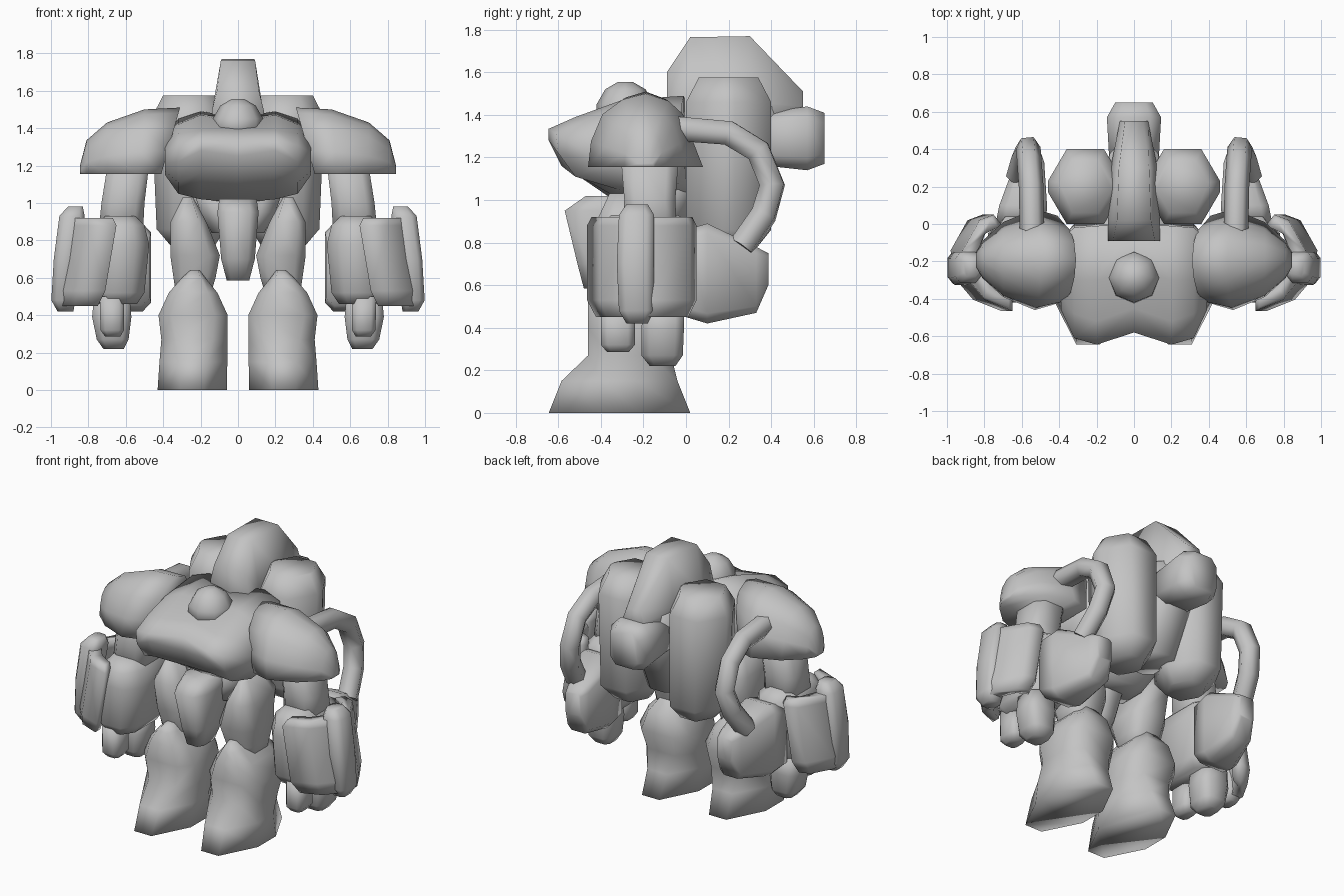
import bpy, bmesh, math

grey = bpy.data.materials.new("armour_grey")
grey.diffuse_color = (0.55, 0.55, 0.55, 1)


def skin(name, rings, mirror=False, cap_start=True):
    """Skin a list of equal-length point rings into a closed smooth part."""
    bm = bmesh.new()
    vs = [[bm.verts.new(p) for p in r] for r in rings]
    n = len(vs[0])
    for a, b in zip(vs, vs[1:]):
        for i in range(n):
            j = (i + 1) % n
            bm.faces.new((a[i], a[j], b[j], b[i]))
    if cap_start:
        bm.faces.new(vs[0])
    bm.faces.new(vs[-1])
    bmesh.ops.recalc_face_normals(bm, faces=bm.faces)
    if not cap_start:  # open at the mirror plane: make sure it faces outward
        top = max(bm.faces, key=lambda f: f.calc_center_median().z)
        if top.normal.z < 0:
            bmesh.ops.reverse_faces(bm, faces=bm.faces)
    for f in bm.faces:
        f.smooth = True
    me = bpy.data.meshes.new(name)
    bm.to_mesh(me)
    bm.free()
    me.materials.append(grey)
    ob = bpy.data.objects.new(name, me)
    bpy.context.collection.objects.link(ob)
    if mirror:
        ob.modifiers.new("mirror", 'MIRROR').use_clip = True
    return ob


def block(name, rows, mirror=True, axis='z', cut=(0.4, 0.4)):
    """Stack of eight-sided sections; row = level, a0, a1, b0, b1 and optional corner cut."""
    rings = []
    for lv, a0, a1, b0, b1, *own in rows:
        ca, cb, ha, hb = (a0 + a1) / 2, (b0 + b1) / 2, (a1 - a0) / 2, (b1 - b0) / 2
        c = own[0] if own else cut
        u, v = 1 - c[0], 1 - c[1]
        oct8 = [(u, 1), (1, v), (1, -v), (u, -1), (-u, -1), (-1, -v), (-1, v), (-u, 1)]
        pts = [(ca + s * ha, cb + t * hb) for s, t in oct8]
        rings.append([(a, b, lv) if axis == 'z' else (a, lv, b) for a, b in pts])
    return skin(name, rings, mirror)


# Chest: side profiles from the centre line outward
chest = [
    (0.00, [(0, 1.46), (-.25, 1.42), (-.45, 1.39), (-.58, 1.34), (-.58, 1.25), (-.53, 1.13), (-.34, 1.0), (0, 1.02)]),
    (0.20, [(-.01, 1.49), (-.3, 1.47), (-.52, 1.39), (-.645, 1.335), (-.645, 1.28), (-.585, 1.16), (-.34, 1.02), (0, 1.04)]),
    (0.32, [(-.02, 1.45), (-.3, 1.42), (-.48, 1.37), (-.61, 1.31), (-.6, 1.22), (-.52, 1.11), (-.32, 1.05), (0, 1.08)]),
    (0.39, [(-.08, 1.36), (-.28, 1.35), (-.38, 1.31), (-.46, 1.27), (-.45, 1.21), (-.38, 1.17), (-.28, 1.15), (-.08, 1.16)]),
]
skin("chest", [[(x, y, z) for y, z in prof] for x, prof in chest], True, cap_start=False)

# Head dome
dome = [(1.36, .14), (1.45, .135), (1.52, .095), (1.555, .035)]
skin("head_dome", [[(r * math.cos(k * math.pi / 4), -.285 + r * math.sin(k * math.pi / 4), z)
                    for k in range(8)] for z, r in dome])

# Shoulder guards: arched sections with a flat underside
arch = [(-1, 0), (-.95, .35), (-.75, .72), (-.4, .92), (0, 1), (.4, .9), (.65, .72), (.8, .4), (1, 0)]
spans = [(.31, .235, 1.51, .10), (.50, .27, 1.50, .03), (.70, .20, 1.43, 0), (.81, .10, 1.335, 0),
         (.845, .04, 1.2, 0)]
skin("shoulder_guard", [[(x + lean * (1 - h), -.19 + hw * t, 1.155 + (top - 1.155) * h) for t, h in arch]
                        for x, hw, top, lean in spans], True)

# Waist and pelvis
block("waist", [(.84, -.14, .14, -.32, -.04), (.95, -.2, .2, -.32, .02), (1.1, -.25, .25, -.3, .04)], False)
block("pelvis", [(.585, -.06, .06, -.48, -.3), (.7, -.09, .09, -.51, -.24), (.95, -.11, .11, -.57, -.14),
                 (1.02, -.1, .1, -.47, -.14)], False)

# Legs: narrow toes and heels, straight shins, pointed knees
block("thigh", [(.5, .15, .33, -.34, -.14), (.6, .12, .345, -.36, -.12), (.72, .097, .362, -.40, -.08),
                (.9, .17, .36, -.42, -.06), (1.03, .24, .295, -.36, -.14)])
block("lower_leg", [(0, .06, .43, -.645, .02, (.66, .72)), (.15, .057, .42, -.585, -.04, (.6, .7)),
                    (.27, .055, .41, -.46, -.07, (.45, .5)), (.4, .055, .425, -.46, -.04),
                    (.52, .11, .37, -.46, -.06), (.6, .175, .30, -.45, -.12), (.64, .205, .255, -.42, -.2)],
      cut=(.38, .4))

# Arms
block("upper_arm", [(.8, .51, .75, -.3, -.04), (1.0, .5, .73, -.29, -.05), (1.25, .47, .69, -.31, -.03)])
block("forearm", [(.46, .54, .74, -.38, -.01), (.52, .5, .775, -.42, .025), (.78, .475, .77, -.42, .04),
                  (.88, .5, .75, -.41, .04), (.93, .55, .71, -.35, -.04)], cut=(.5, .4))
block("front_finger", [(.285, .63, .71, -.37, -.27), (.32, .61, .735, -.4, -.24), (.5, .61, .74, -.4, -.24)])
block("rear_finger", [(.22, .61, .72, -.17, -.05), (.27, .585, .755, -.21, -.015), (.39, .57, .78, -.21, -.01),
                      (.5, .58, .77, -.2, -.01)])

# Arm shields: bent plate wrapped round the forearm, leaning outward, with a ridge
plan = [(.69, -.465), (.84, -.405), (.955, -.27), (.96, -.14), (.87, .02), (.79, .05),
        (.75, .0), (.83, -.04), (.875, -.15), (.87, -.24), (.79, -.34), (.69, -.40)]
skin("arm_shield", [[(.75 + (x - .75) * k + dx, -.2 + (y + .2) * k, z) for x, y in plan]
                    for z, k, dx in ((.45, .84, .05), (.53, 1, .02), (.88, 1, -.04), (.92, .92, -.025))], True)
block("shield_ridge", [(.42, .88, .965, -.28, -.18), (.48, .87, .998, -.315, -.15), (.7, .86, .985, -.325, -.15),
                       (.93, .82, .955, -.315, -.15), (.98, .83, .91, -.28, -.18)])

# Elbow pods and the hoses feeding them
block("elbow_pod", [(0, .47, .74, .45, .86), (.1, .465, .72, .42, .89), (.33, .48, .635, .47, .78),
                    (.387, .5, .61, .6, .75)], axis='y', cut=(.35, .2))
path = [(.545, -.04, 1.335), (.55, .2, 1.315), (.56, .34, 1.23), (.565, .405, 1.07), (.59, .365, .93), (.62, .26, .78)]
for side, s in (("left", 1), ("right", -1)):
    cu = bpy.data.curves.new("hose_" + side, 'CURVE')
    cu.dimensions = '3D'
    cu.bevel_depth = .066
    cu.bevel_resolution = 1
    cu.use_fill_caps = True
    sp = cu.splines.new('POLY')
    sp.points.add(len(path) - 1)
    for pt, (x, y, z) in zip(sp.points, path):
        pt.co = (s * x, y, z, 1)
    sp.use_smooth = True
    ob = bpy.data.objects.new("hose_" + side, cu)
    ob.data.materials.append(grey)
    bpy.context.collection.objects.link(ob)

# Backpack: two tanks, centre spine with a fin tapering rearward, and rear exhaust
block("back_tank", [(.76, .13, .35, .08, .32), (.86, .07, .435, 0, .4), (1.46, .06, .46, 0, .4),
                    (1.575, .12, .4, .06, .34)], cut=(.5, .85))
block("back_spine", [(.88, -.1, .1, .02, .3), (1.2, -.14, .14, -.02, .42), (1.44, -.13, .13, -.05, .45)],
      False, cut=(.5, .3))
block("top_fin", [(-.09, -.14, .14, 1.35, 1.6, (.2, .9)), (.02, -.14, .14, 1.12, 1.765), (.3, -.125, .125, 1.12, 1.77),
                  (.55, -.075, .075, 1.36, 1.51)], False, axis='y', cut=(.35, .95))
block("rear_exhaust", [(.3, -.13, .13, 1.17, 1.40), (.57, -.145, .145, 1.14, 1.44), (.65, -.1, .1, 1.17, 1.41)],
      False, axis='y')
